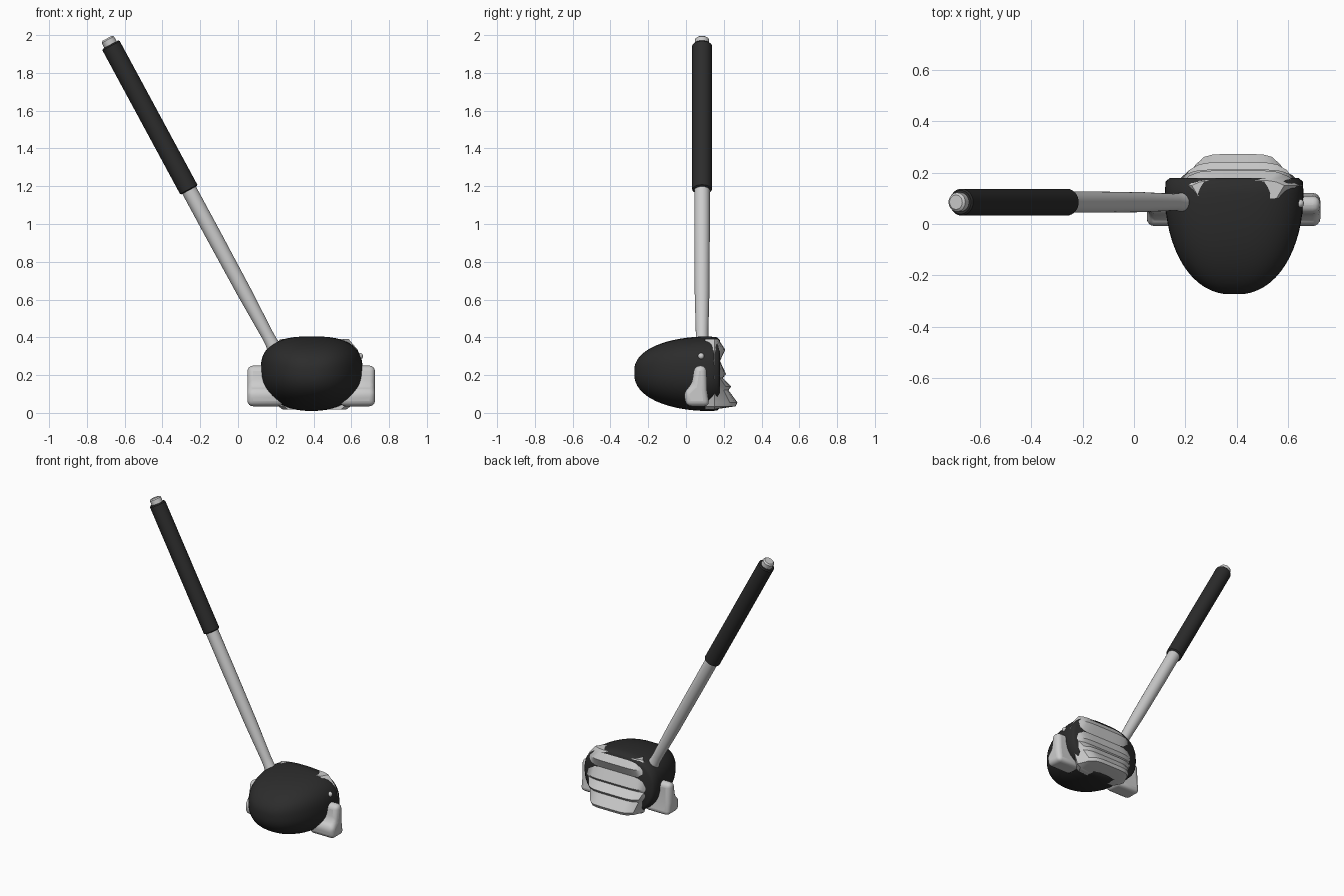
import bpy, bmesh, math
from mathutils import Vector

cube = bpy.data.objects.get("Cube")
if cube:
    bpy.data.objects.remove(cube)


def material(name, value):
    m = bpy.data.materials.new(name)
    m.use_nodes = True
    col = (value, value, value, 1)
    m.diffuse_color = col
    m.node_tree.nodes["Principled BSDF"].inputs["Base Color"].default_value = col
    return m


BLACK = material("matte black", 0.025)
SILVER = material("silver grey", 0.6)


def finish(name, bm, mat, angle=40):
    bmesh.ops.recalc_face_normals(bm, faces=bm.faces)
    me = bpy.data.meshes.new(name)
    bm.to_mesh(me)
    bm.free()
    ob = bpy.data.objects.new(name, me)
    bpy.context.collection.objects.link(ob)
    me.materials.append(mat)
    bpy.ops.object.select_all(action="DESELECT")
    ob.select_set(True)
    bpy.context.view_layer.objects.active = ob
    bpy.ops.object.shade_smooth_by_angle(angle=math.radians(angle))
    return ob


def loft(name, rings, mat, angle=40):
    """Skin closed rings of points and cap both ends."""
    bm = bmesh.new()
    loops = [[bm.verts.new(p) for p in ring] for ring in rings]
    n = len(loops[0])
    for a, b in zip(loops, loops[1:]):
        for i in range(n):
            j = (i + 1) % n
            bm.faces.new((a[i], a[j], b[j], b[i]))
    bm.faces.new(loops[0])
    bm.faces.new(loops[-1])
    return finish(name, bm, mat, angle)


def power(v, p):
    return math.copysign(abs(v) ** p, v)


# Club head: rounded cross-sections swept from the nose to the striking face
def head_ring(y, half_w, low, high, n=48):
    mid = low + (high - low) * 0.54
    ring = []
    for i in range(n):
        c, s = math.cos(math.tau * i / n), math.sin(math.tau * i / n)
        p = 0.75 if s > 0 else 0.9
        z = mid + power(s, p) * ((high - mid) if s > 0 else (mid - low))
        ring.append((0.39 + half_w * power(c, p), y, z))
    return ring


rings = []
for i in range(1, 17):
    t = math.pi / 2 * i / 16
    y = 0.12 - 0.395 * math.cos(t)
    w, h = math.sin(t) ** 0.88, math.sin(t) ** 0.85
    rings.append(head_ring(y, 0.27 * w, 0.215 - 0.205 * h, 0.215 + 0.19 * h))
rings.append(head_ring(0.165, 0.267, 0.012, 0.40))
rings.append(head_ring(0.18, 0.25, 0.03, 0.385))
loft("club_head", rings, BLACK, 50)

# Striking face: stepped ridges flowing into a projecting lower lip
steps = [(0.17, 0.392, 0.15), (0.208, 0.335, 0.19), (0.18, 0.275, 0.21),
         (0.212, 0.205, 0.21), (0.195, 0.185, 0.21), (0.24, 0.14, 0.19),
         (0.225, 0.12, 0.185), (0.272, 0.055, 0.165), (0.262, 0.035, 0.16),
         (0.15, 0.018, 0.14)]
rings = []
for y, z, w in steps:
    row = []
    for k in range(-6, 7):
        u = k / 6
        row.append((0.405 + w * 1.2 * u, 0.15 + (y - 0.15) * (1 - abs(u) ** 6), z))
    row += [(0.405 + w, 0.1, z), (0.405 - w, 0.1, z)]
    rings.append(row)
loft("striking_face", rings, SILVER, 30)

# Side wings: softened stepped profile, one on each side of the head
section = [(0.045, 0.25), (0.108, 0.25), (0.112, 0.12), (0.125, 0.035),
           (0.0, 0.035), (-0.012, 0.11), (0.03, 0.15)]
for name, inner, outer in (("right_wing", 0.24, 0.05), ("left_wing", 0.54, 0.725)):
    ob = loft(name, [[(x, y, z) for y, z in section] for x in (inner, outer)], SILVER, 60)
    bevel = ob.modifiers.new("soft_edges", "BEVEL")
    bevel.width = 0.03
    bevel.segments = 4
    bevel.limit_method = "ANGLE"
    bevel.angle_limit = math.radians(20)

# Shaft parts share one leaning axis
BASE = Vector((0.2, 0.085, 0.33))
TIP = Vector((-0.693, 0.085, 1.983))
TURN = Vector((0, 0, 1)).rotation_difference(TIP - BASE)
LENGTH = (TIP - BASE).length


def turned(name, profile, mat, n=32):
    """Round part from (distance along shaft, radius) pairs."""
    rings = []
    for d, r in profile:
        rings.append([BASE + TURN @ Vector((r * math.cos(math.tau * i / n),
                                            r * math.sin(math.tau * i / n), d))
                      for i in range(n)])
    return loft(name, rings, mat)


turned("shaft", [(-0.08, 0.045), (0, 0.043), (0.05, 0.034), (0.1, 0.033),
                 (0.35, 0.039), (0.7, 0.041), (1.0, 0.041)], SILVER)
turned("grip", [(0.965, 0.046), (0.97, 0.052), (LENGTH - 0.045, 0.052),
                (LENGTH - 0.038, 0.046)], BLACK)
turned("grip_cap", [(LENGTH - 0.06, 0.037), (LENGTH - 0.008, 0.037),
                    (LENGTH, 0.028)], SILVER)

# Small pin on the left flank of the head
bm = bmesh.new()
bmesh.ops.create_uvsphere(bm, u_segments=12, v_segments=8, radius=0.017)
bmesh.ops.translate(bm, verts=bm.verts, vec=(0.645, 0.08, 0.3))
finish("side_pin", bm, SILVER)
